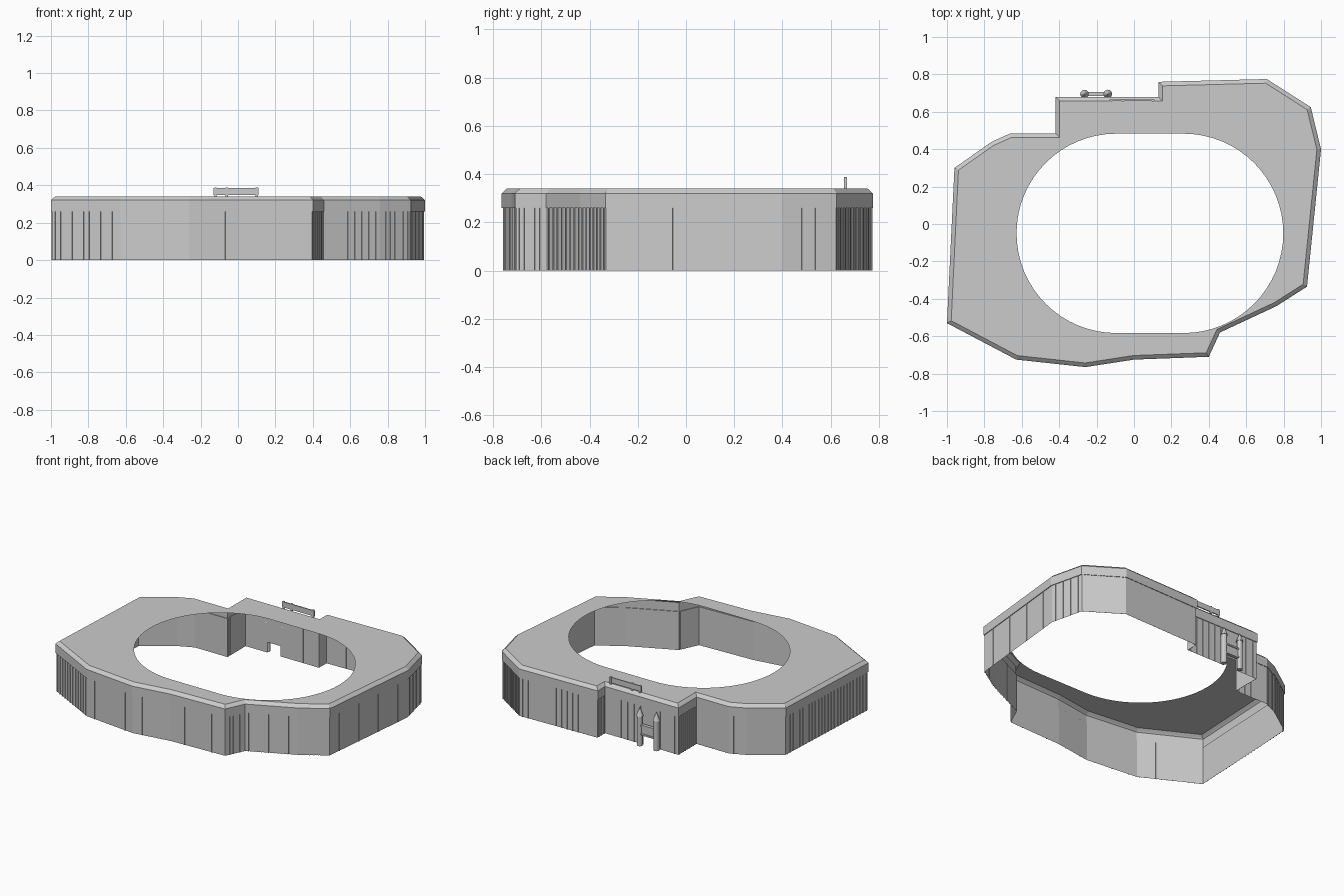
import bpy, bmesh, math
from mathutils import Vector, Matrix

if "Cube" in bpy.data.objects:
    bpy.data.objects.remove(bpy.data.objects["Cube"])

mat = bpy.data.materials.new("pale_grey")
mat.use_nodes = True
GREY = (0.6, 0.6, 0.6, 1)
mat.diffuse_color = GREY
mat.node_tree.nodes["Principled BSDF"].inputs["Base Color"].default_value = GREY


def finish(bm, name):
    mesh = bpy.data.meshes.new(name)
    bm.to_mesh(mesh)
    bm.free()
    mesh.materials.append(mat)
    obj = bpy.data.objects.new(name, mesh)
    bpy.context.collection.objects.link(obj)
    return obj


def add_box(bm, centre, size, angle=0):
    m = (Matrix.Translation(centre) @ Matrix.Rotation(angle, 4, 'Z')
         @ Matrix.Diagonal((*size, 1)))
    bmesh.ops.create_cube(bm, size=1, matrix=m)


# Outline corners, anticlockwise, each with the rib count of the wall after it
PLAN = [
    (-0.96, 0.30, 26), (-1, -0.53, 12), (-0.63, -0.725, 3), (-0.26, -0.765, 2),
    (0, -0.725, 2), (0.40, -0.71, 6), (0.46, -0.58, 8), (0.76, -0.44, 7),
    (0.925, -0.335, 4), (1, 0.40, 4), (0.945, 0.625, 14), (0.71, 0.775, 14),
    (0.13, 0.76, 3), (0.13, 0.68, 6), (-0.155, 0.68, 0), (-0.25, 0.68, 3),
    (-0.42, 0.68, 9), (-0.42, 0.485, 5), (-0.66, 0.485, 2), (-0.76, 0.44, 5)]
GATE = 14
corners = [Vector(p[:2]) for p in PLAN]
count = len(corners)


def inward(i):
    d = (corners[(i + 1) % count] - corners[i % count]).normalized()
    return Vector((-d.y, d.x))


def inset(distance):
    pts = []
    for i, p in enumerate(corners):
        a, b = inward(i - 1), inward(i)
        pts.append(p + (a + b) * distance / (1 + a.dot(b)))
    return pts


# Outer shell: wall, projecting upper band, bevelled cornice and pierced roof
WALL_IN, WALL_TOP, ROOF = 0.005, 0.26, 0.34
PROFILE = [(0, WALL_IN), (0.07, WALL_IN), (WALL_TOP, WALL_IN), (WALL_TOP, 0),
           (0.32, 0), (0.328, 0.008), (ROOF, 0.022)]
bm = bmesh.new()
rings = [[bm.verts.new((p.x, p.y, z)) for p in inset(d)] for z, d in PROFILE]
for level, (low, high) in enumerate(zip(rings, rings[1:])):
    for i in range(count):
        j = (i + 1) % count
        if not (level == 0 and i == GATE):
            bm.faces.new((low[i], low[j], high[j], high[i]))

# Stadium-shaped opening: two half circles joined by straights
RADIUS, HALF_STRAIGHT, STEPS = 0.533, 0.18, 32
hole = []
for side, start in ((1, -math.pi / 2), (-1, math.pi / 2)):
    for k in range(STEPS + 1):
        t = start + math.pi * k / STEPS
        hole.append(bm.verts.new((0.085 + side * HALF_STRAIGHT + RADIUS * math.cos(t),
                                  -0.05 + RADIUS * math.sin(t), ROOF)))
edges = [bm.edges.new((v, hole[(i + 1) % len(hole)])) for i, v in enumerate(hole)]
edges += [bm.edges.get((v, rings[-1][(i + 1) % count])) for i, v in enumerate(rings[-1])]
roof = bmesh.ops.triangle_fill(bm, use_beauty=True, edges=edges, normal=(0, 0, 1))
for f in roof["geom"]:
    if isinstance(f, bmesh.types.BMFace):
        f.normal_update()
        if f.normal.z < 0:
            f.normal_flip()
finish(bm, "stadium_shell")

# Upright ribs on each wall below the band
bm = bmesh.new()
wall = inset(WALL_IN)
for i, (_, _, ribs) in enumerate(PLAN):
    a, b = wall[i], wall[(i + 1) % count]
    d = b - a
    for k in range(ribs):
        p = a + d * (k + 0.5) / ribs - inward(i) * 0.0015
        add_box(bm, (p.x, p.y, WALL_TOP / 2), (0.006, 0.004, WALL_TOP), math.atan2(d.y, d.x))
finish(bm, "wall_ribs")

# Gatehouse: twin round towers with spires, joined by a bridge
bm = bmesh.new()
for x in (-0.265, -0.14):
    for z, h, r1, r2 in ((0.1, 0.2, 0.018, 0.018), (0.23, 0.06, 0.023, 0)):
        bmesh.ops.create_cone(bm, cap_ends=True, segments=12, radius1=r1, radius2=r2,
                              depth=h, matrix=Matrix.Translation((x, 0.695, z)))
finish(bm, "gate_towers")
bm = bmesh.new()
add_box(bm, (-0.2025, 0.693, 0.11), (0.11, 0.014, 0.06))
for z in (0.08, 0.14):
    add_box(bm, (-0.2025, 0.695, z), (0.11, 0.022, 0.01))
finish(bm, "gate_bridge")

# Blank signboard standing on the back of the roof
bm = bmesh.new()
add_box(bm, (-0.01, 0.662, 0.3665), (0.24, 0.008, 0.037))
for x in (-0.12, -0.06, 0.1):
    add_box(bm, (x, 0.662, 0.363), (0.012, 0.013, 0.05))
finish(bm, "roof_signboard")
